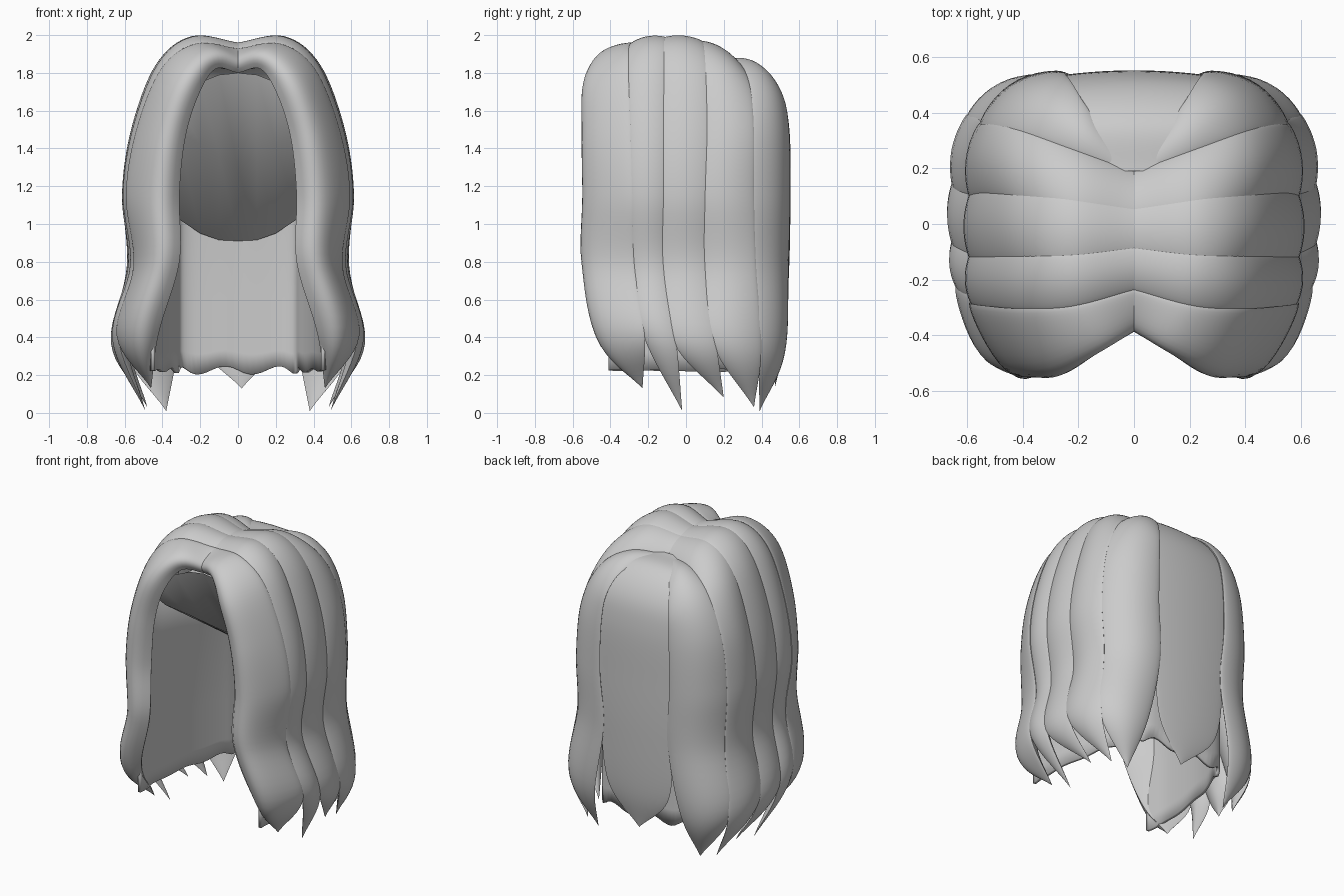
import bpy, bmesh, math
from mathutils import Vector

if "Cube" in bpy.data.objects:
    bpy.data.objects.remove(bpy.data.objects["Cube"])


def spline(pts, t):
    """Catmull-Rom point; t runs from 0 to len(pts)-1."""
    i = min(int(t), len(pts) - 2)
    u = t - i
    p1, p2 = pts[i], pts[i + 1]
    p0 = pts[i - 1] if i else p1 * 2 - p2
    p3 = pts[i + 2] if i + 2 < len(pts) else p2 * 2 - p1
    return 0.5 * (2 * p1 + (p2 - p0) * u + (2 * p0 - 5 * p1 + 4 * p2 - p3) * u * u
                  + (3 * p1 - p0 - 3 * p2 + p3) * u ** 3)


def finish(name, bm, mirror=False, thickness=0, offset=0):
    bmesh.ops.recalc_face_normals(bm, faces=bm.faces)
    me = bpy.data.meshes.new(name)
    bm.to_mesh(me)
    bm.free()
    ob = bpy.data.objects.new(name, me)
    bpy.context.collection.objects.link(ob)
    bpy.ops.object.select_all(action='DESELECT')
    ob.select_set(True)
    bpy.context.view_layer.objects.active = ob
    bpy.ops.object.shade_smooth_by_angle(angle=math.radians(45))
    if thickness:
        s = ob.modifiers.new("thickness", 'SOLIDIFY')
        s.thickness, s.offset = thickness, offset
    if mirror:
        m = ob.modifiers.new("mirror", 'MIRROR')
        m.use_mirror_merge = False
    return ob


def lock(name, edge_a, edge_b, tip, bulge, depth, overlap=0.0, skew=1.0, mirror=True):
    """Tapered solid strand between two edge curves, closing at a tip."""
    a = [Vector(p) for p in edge_a] + [Vector(tip)]
    b = [Vector(p) for p in edge_b] + [Vector(tip)]
    b = [q + (q - p) * overlap for p, q in zip(a, b)]
    n, k, per = len(a) - 1, 16, 8
    bm = bmesh.new()
    rings = []
    for s in range(n * per):
        t = s / per
        pa, pb = spline(a, t), spline(b, t)
        lo, hi = max(t - .15, 0), min(t + .15, n)
        tan = spline(a, hi) + spline(b, hi) - spline(a, lo) - spline(b, lo)
        w = pb - pa
        nor = tan.cross(w).normalized()
        ring = []
        for j in range(2 * k):
            f = j / k if j <= k else (2 * k - j) / k
            f = 0.5 - 0.5 * math.cos(math.pi * f)
            g = f ** skew if j <= k else f
            arch = max(math.sin(math.pi * g), 0) ** 0.75
            h = (bulge if j <= k else -depth) * arch * w.length
            ring.append(bm.verts.new(pa + w * f + nor * h))
        rings.append(ring)
    for r, q in zip(rings, rings[1:]):
        for j in range(2 * k):
            bm.faces.new((r[j], r[(j + 1) % (2 * k)], q[(j + 1) % (2 * k)], q[j]))
    end = bm.verts.new(a[-1])
    for j in range(2 * k):
        bm.faces.new((rings[-1][j], rings[-1][(j + 1) % (2 * k)], end))
    bm.faces.new(rings[0])
    return finish(name, bm, mirror)


# Edge curves from the parting, over the crown and down the side
e0 = [(0, -.35, 1.80), (.12, -.43, 1.82), (.21, -.49, 1.68), (.28, -.49, 1.45),
      (.31, -.48, 1.15), (.31, -.50, .80), (.42, -.43, .42)]
e1 = [(0, -.24, 1.925), (.22, -.30, 1.95), (.40, -.31, 1.82), (.53, -.30, 1.5),
      (.585, -.29, 1.15), (.545, -.28, .78), (.635, -.225, .41)]
e2 = [(0, -.10, 1.95), (.24, -.13, 1.98), (.41, -.13, 1.84), (.54, -.13, 1.5),
      (.59, -.13, 1.15), (.555, -.13, .78), (.65, -.07, .38)]
e3 = [(0, .04, 1.94), (.24, .07, 1.965), (.42, .09, 1.82), (.54, .10, 1.5),
      (.59, .09, 1.15), (.56, .09, .78), (.65, .14, .37)]
e4 = [(0, .18, 1.86), (.22, .26, 1.865), (.40, .32, 1.75), (.52, .34, 1.5),
      (.56, .34, 1.15), (.55, .35, .78), (.60, .38, .34)]
e5 = [(.02, .24, 1.82), (.16, .40, 1.815), (.23, .50, 1.69), (.26, .535, 1.5),
      (.27, .54, 1.15), (.25, .53, .78), (.33, .51, .32)]

# Locks on both sides of the parting
lock("front_lock", e0, e1, (.46, -.23, .13), .36, .08, .03, .5)
lock("side_lock_front", e1, e2, (.49, -.02, .01), .12, .3, .12)
lock("side_lock_middle", e2, e3, (.51, .20, .08), .10, .25, .1)
lock("side_lock_rear", e3, e4, (.48, .36, .03), .12, .2, .08)
lock("back_corner_lock", e4, e5, (.38, .39, .01), .19, .08, .04)

# Broad panel down the back
panel = [(.19, .19, 1.86), (.24, .36, 1.835), (.265, .48, 1.70), (.28, .525, 1.5),
         (.285, .53, 1.15), (.27, .525, .78), (.22, .505, .38)]
lock("back_panel", panel, [(-x, y, z) for x, y, z in panel], (.02, .47, .13),
     .04, .06, mirror=False)

# Inner curtain, a U in plan, with a wavy hem
plan = [Vector(p) for p in [(.45, -.41), (.46, -.2), (.42, .1), (.34, .36), (.27, .455), (0, .475)]]
half = [spline(plan, i / 9) for i in range(46)]
plan = half + [Vector((-p.x, p.y)) for p in reversed(half[:-1])]
bm = bmesh.new()
rows = [[bm.verts.new((p.x * s, p.y * s,
                       z + wave * math.sin(j * .7) * min(1, (.5 - p.x) * 4, (.5 + p.x) * 4)))
         for j, p in enumerate(plan)]
        for z, wave, s in [(.225, .022, 1), (.32, .01, 1), (.6, 0, 1), (1.15, 0, 1), (1.55, 0, .92)]]
for r, q in zip(rows, rows[1:]):
    for j in range(len(plan) - 1):
        bm.faces.new((r[j], r[j + 1], q[j + 1], q[j]))
finish("inner_curtain", bm, thickness=.02)

# Sloping underside that closes the wig inside, folded along a V crease
bm = bmesh.new()
cols = [[(0, -.36, 1.80), (0, -.10, 1.30), (0, .46, .91)],
        [(.10, -.37, 1.79), (.10, -.17, 1.36), (.10, .455, .915)],
        [(.20, -.38, 1.75), (.20, -.24, 1.425), (.20, .44, .95)],
        [(.32, -.38, 1.64), (.32, -.32, 1.49), (.32, .38, 1.03)],
        [(.44, -.33, 1.58), (.44, -.31, 1.54), (.46, .30, 1.10)]]
cols = [[bm.verts.new(p) for p in c] for c in
        [[(-x, y, z) for x, y, z in c] for c in reversed(cols[1:])] + cols]
for c, d in zip(cols, cols[1:]):
    for i in range(2):
        bm.faces.new((c[i], d[i], d[i + 1], c[i + 1]))
finish("inner_underside", bm)
